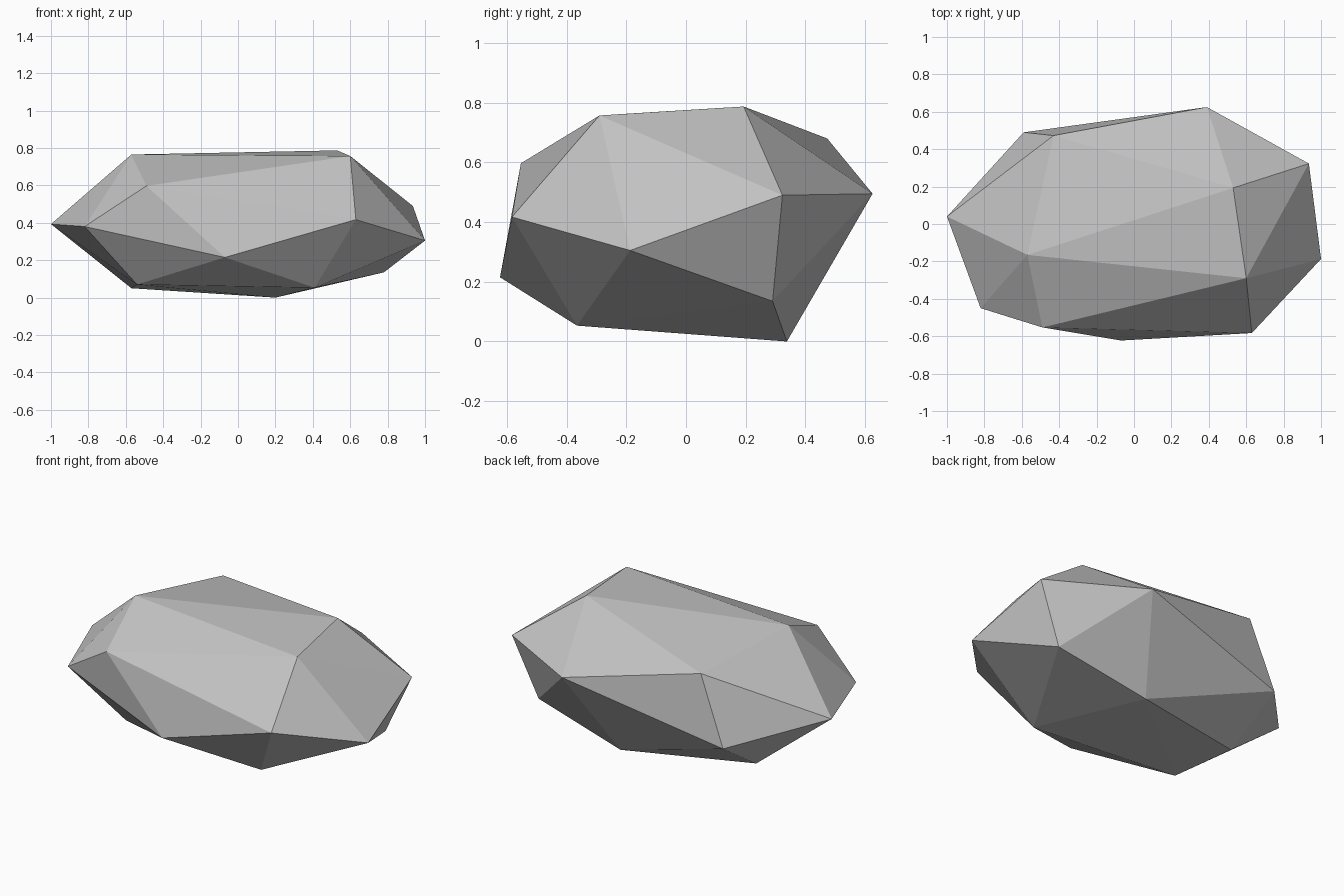
import bpy
import bmesh

# Remove the default cube only
default_cube = bpy.data.objects.get("Cube")
if default_cube:
    bpy.data.objects.remove(default_cube, do_unlink=True)


def make_material(name, colour):
    material = bpy.data.materials.new(name)
    material.use_nodes = True
    material.diffuse_color = colour
    shader = material.node_tree.nodes["Principled BSDF"]
    shader.inputs["Base Color"].default_value = colour
    shader.inputs["Roughness"].default_value = 0.9
    return material


def make_faceted_stone(name, corners, material):
    """Wrap a tight convex skin of flat facets around the corner points."""
    bm = bmesh.new()
    for corner in corners:
        bm.verts.new(corner)
    bmesh.ops.convex_hull(bm, input=list(bm.verts))
    bmesh.ops.recalc_face_normals(bm, faces=list(bm.faces))
    for face in bm.faces:
        face.smooth = False
    mesh = bpy.data.meshes.new(name)
    bm.to_mesh(mesh)
    bm.free()
    mesh.materials.append(material)
    stone = bpy.data.objects.new(name, mesh)
    bpy.context.collection.objects.link(stone)
    return stone


# Upper ring of corners around the flat crown
crown = [
    (-0.57, -0.165, 0.765), (0.6, -0.29, 0.757), (0.53, 0.193, 0.787),
    (-0.43, 0.473, 0.68), (-0.49, -0.553, 0.597),
]

# Widest ring of corners, counter-clockwise from the right tip
girdle = [
    (-1, 0.04, 0.393), (-0.82, -0.45, 0.38), (-0.07, -0.623, 0.215),
    (0.63, -0.583, 0.417), (1, -0.187, 0.305), (0.935, 0.323, 0.49),
    (0.39, 0.625, 0.495), (-0.59, 0.49, 0.275),
]

# Lower ring of corners around the underside
base = [
    (-0.54, -0.295, 0.07), (0.41, -0.365, 0.053), (0.78, 0.29, 0.135),
    (0.2, 0.338, 0), (-0.57, 0.145, 0.05),
]

stone_grey = make_material("stone grey", (0.55, 0.55, 0.55, 1))
make_faceted_stone("rock", crown + girdle + base, stone_grey)
